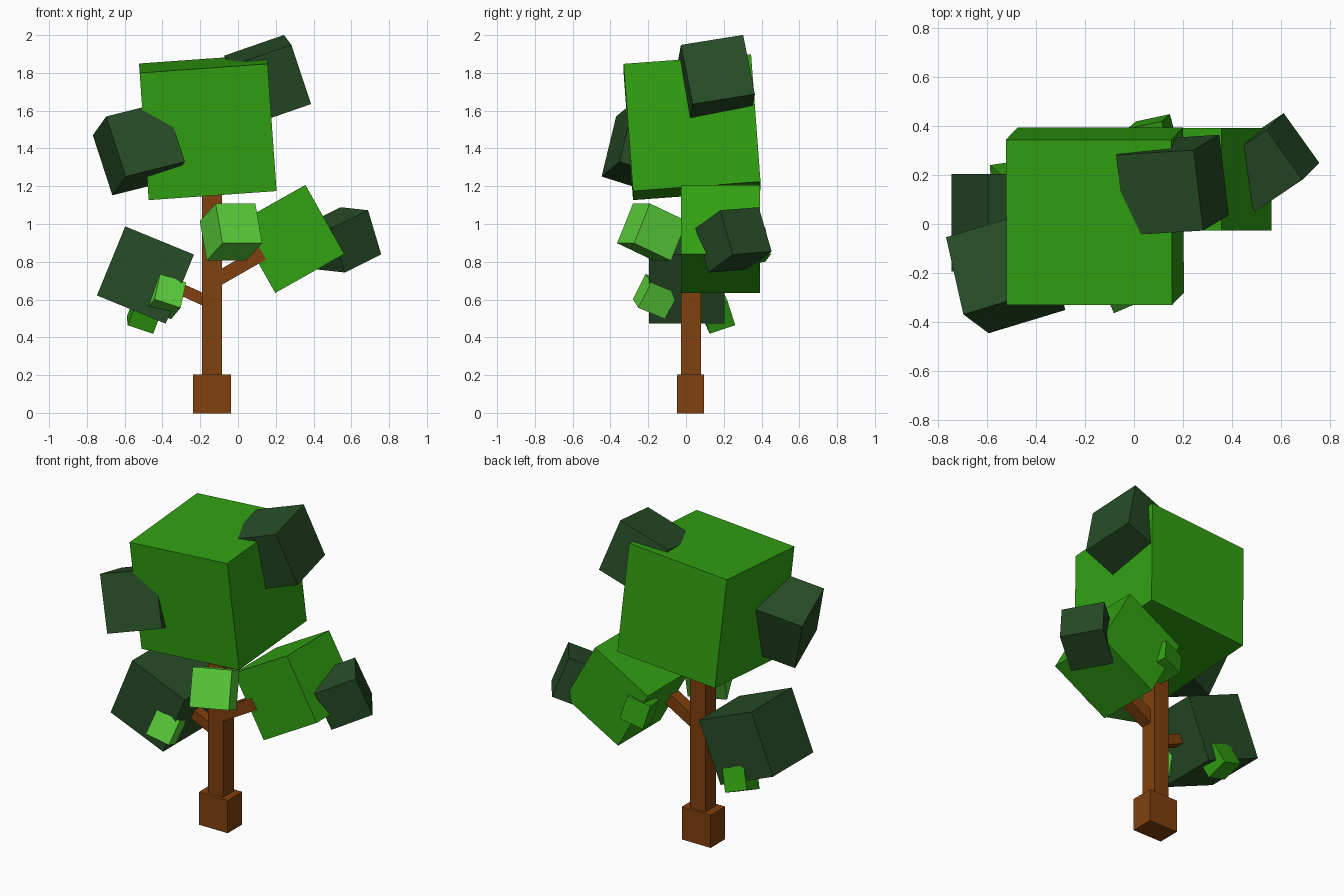
import bpy, bmesh
from mathutils import Vector


def material(name, r, g, b):
    m = bpy.data.materials.new(name)
    m.diffuse_color = (r, g, b, 1)
    return m


BROWN = material("bark brown", 0.215, 0.052, 0.0045)
GREEN = material("leaf green", 0.031, 0.355, 0.006)
DARK = material("dark leaf green", 0.020, 0.073, 0.020)
LIGHT = material("light leaf green", 0.105, 0.64, 0.043)


def box(name, centre, a, b, depth, mat):
    """Box from its centre, two edge vectors and the size across them."""
    a, b = Vector(a), Vector(b)
    b = b - a * (a.dot(b) / a.dot(a))
    c = a.cross(b).normalized() * depth
    bm = bmesh.new()
    bmesh.ops.create_cube(bm, size=1)
    for v in bm.verts:
        v.co = a * v.co.x + b * v.co.y + c * v.co.z
    bmesh.ops.recalc_face_normals(bm, faces=bm.faces)
    me = bpy.data.meshes.new(name)
    bm.to_mesh(me)
    bm.free()
    me.materials.append(mat)
    ob = bpy.data.objects.new(name, me)
    ob.location = centre
    bpy.context.collection.objects.link(ob)


def branch(name, start, end, width):
    """Square beam between two points."""
    s, e = Vector(start), Vector(end)
    box(name, (s + e) / 2, e - s, (0, width, 0), width, BROWN)


# Trunk, foot and branches
box("trunk_foot", (-0.138, 0.024, 0.10), (0.20, 0, 0), (0, 0.143, 0), 0.205, BROWN)
box("trunk", (-0.137, 0.026, 0.72), (0.106, 0, 0), (0, 0.106, 0), 1.16, BROWN)
branch("right_branch", (-0.137, 0.01, 0.692), (0.13, 0.01, 0.845), 0.075)
branch("left_branch", (-0.137, 0.02, 0.58), (-0.42, 0.02, 0.707), 0.062)

# Large leaf blocks
box("crown", (-0.16, 0.032, 1.512), (0.677, 0, 0.048), (0, 0.675, 0.05), 0.677, GREEN)
box("right_leaf_block", (0.277, 0.183, 0.921), (0.206, 0, -0.366), (0, 0.418, 0), 0.42, GREEN)
box("left_leaf_block", (-0.49, 0.005, 0.73), (0.364, 0, -0.149), (0, 0.40, 0), 0.395, DARK)

# Dark blocks growing out of the larger ones
box("crown_top_block", (0.157, 0.159, 1.763), (0.317, 0.02, 0.11), (-0.041, 0.329, 0.052), 0.336, DARK)
box("crown_side_block", (-0.525, -0.203, 1.40), (0.313, 0.095, 0.079), (-0.073, 0.315, -0.10), 0.343, DARK)
box("right_end_block", (0.554, 0.252, 0.916), (-0.146, 0.204, 0.016), (0.069, 0.069, -0.234), 0.252, DARK)

# Light sprouts
box("trunk_sprout", (-0.037, -0.18, 0.957), (0.21, 0.09, 0), (-0.035, 0.085, 0.21), 0.232, LIGHT)
box("left_front_sprout", (-0.383, -0.163, 0.616), (-0.05, 0.14, -0.06), (0.03, 0.065, 0.135), 0.148, LIGHT)

# Small green sprouts at the back
box("left_back_sprout", (-0.495, 0.163, 0.527), (0.135, 0.02, -0.045), (0.05, -0.04, 0.125), 0.143, GREEN)
box("right_back_sprout", (0.078, 0.35, 0.88), (0.14, 0.03, 0.04), (-0.035, -0.03, 0.14), 0.145, GREEN)
